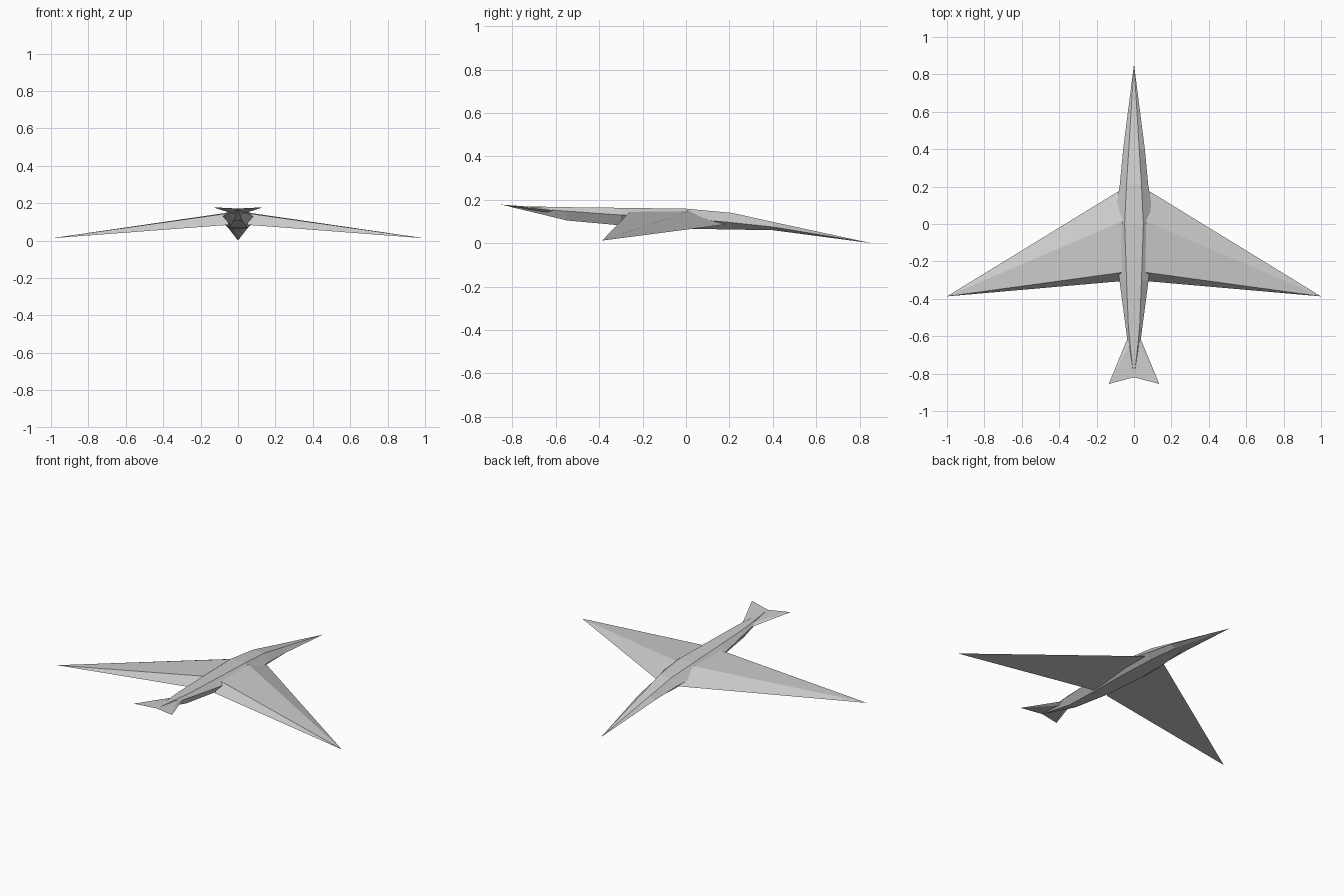
import bpy, bmesh

if "Cube" in bpy.data.objects:
    bpy.data.objects.remove(bpy.data.objects["Cube"])


def finish(name, bm):
    bmesh.ops.recalc_face_normals(bm, faces=bm.faces)
    mesh = bpy.data.meshes.new(name)
    bm.to_mesh(mesh)
    bm.free()
    obj = bpy.data.objects.new(name, mesh)
    bpy.context.collection.objects.link(obj)
    return obj


def hull(name, points):
    bm = bmesh.new()
    verts = [bm.verts.new(p) for p in points]
    bmesh.ops.convex_hull(bm, input=verts)
    return finish(name, bm)


# Body: hexagonal sections between a nose point and a tail point
# y, half widths (top, middle, bottom), heights (top, middle, bottom)
sections = [
    (0.40, 0.028, 0.058, 0.025, 0.098, 0.075, 0.060),
    (0.21, 0.040, 0.076, 0.045, 0.140, 0.095, 0.063),
    (0.00, 0.050, 0.110, 0.050, 0.159, 0.115, 0.067),
    (-0.30, 0.040, 0.078, 0.040, 0.163, 0.130, 0.082),
    (-0.55, 0.030, 0.045, 0.022, 0.166, 0.148, 0.105),
    (-0.69, 0.016, 0.026, 0.012, 0.169, 0.158, 0.139),
]
bm = bmesh.new()
rings = []
for y, a, w, b, zt, zm, zb in sections:
    ring = [(a, zt), (w, zm), (b, zb), (-b, zb), (-w, zm), (-a, zt)]
    rings.append([bm.verts.new((x, y, z)) for x, z in ring])
nose = bm.verts.new((0, 0.855, 0.0))
tail = bm.verts.new((0, -0.82, 0.170))
for i in range(6):
    j = (i + 1) % 6
    for r, s in zip(rings, rings[1:]):
        bm.faces.new((r[i], r[j], s[j], s[i]))
    bm.faces.new((nose, rings[0][j], rings[0][i]))
    bm.faces.new((tail, rings[-1][i], rings[-1][j]))
finish("body", bm)

for side, s in (("right", 1), ("left", -1)):
    # Wing: four-sided root running out to a pointed tip
    hull(side + "_wing", [
        (s * 0.05, 0.195, 0.088), (s * 0.05, 0.02, 0.150),
        (s * 0.05, -0.257, 0.146), (s * 0.05, -0.304, 0.084),
        (s * 1.0, -0.387, 0.012)])
    # Tail fin: thin wedge forming half of the fork
    hull(side + "_tail_fin", [
        (0, -0.60, 0.160), (0, -0.60, 0.135), (s * 0.034, -0.61, 0.150),
        (s * 0.135, -0.855, 0.178), (0, -0.82, 0.171)])
